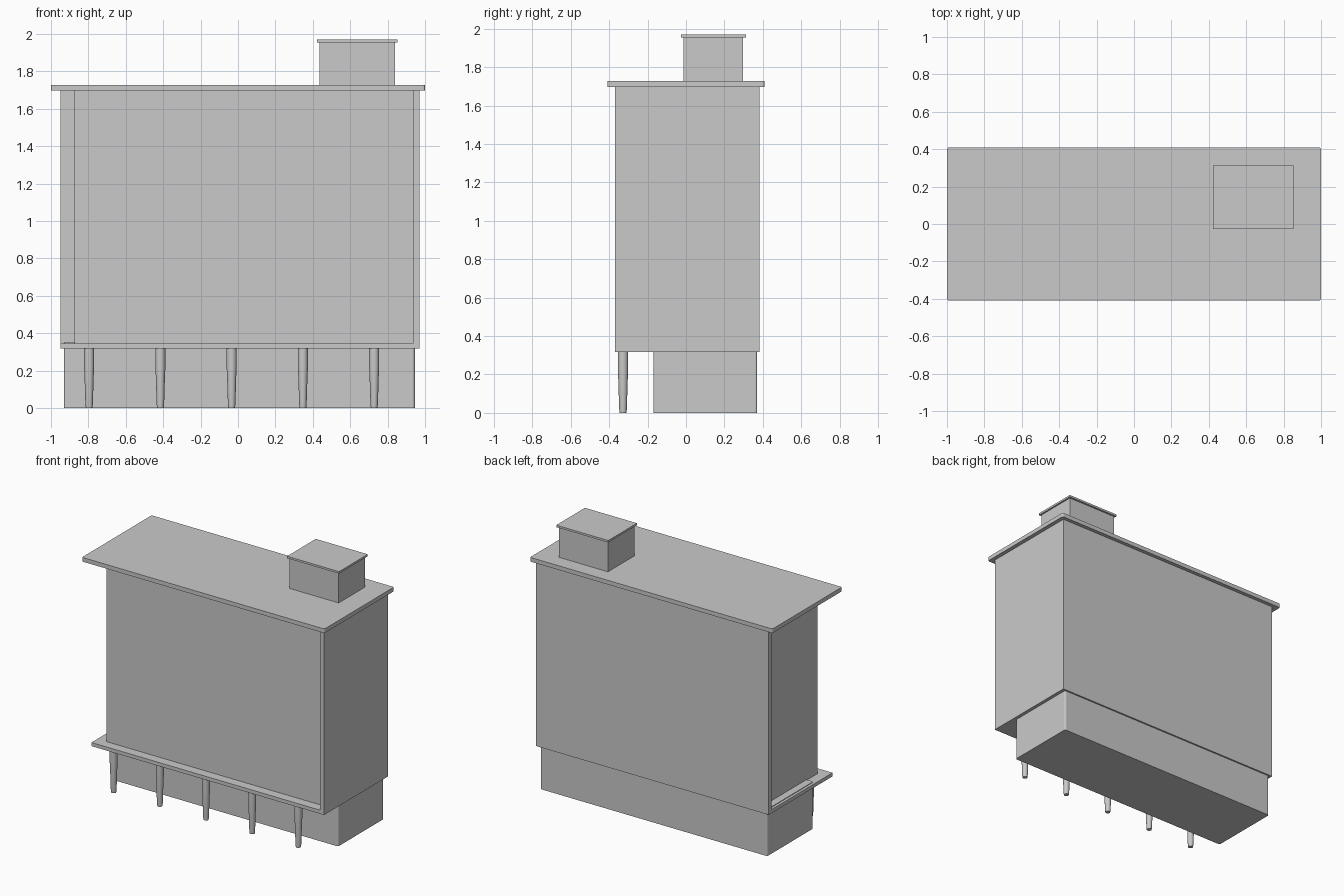
import bpy
import bmesh
import math

cube = bpy.data.objects.get("Cube")
if cube:
    bpy.data.objects.remove(cube, do_unlink=True)

# Single plain colour
grey = bpy.data.materials.new("light_grey")
grey.use_nodes = True
colour = (0.59, 0.59, 0.59, 1)
grey.diffuse_color = colour
grey.node_tree.nodes["Principled BSDF"].inputs["Base Color"].default_value = colour


def finish(bm, name):
    bmesh.ops.recalc_face_normals(bm, faces=bm.faces)
    mesh = bpy.data.meshes.new(name)
    bm.to_mesh(mesh)
    bm.free()
    mesh.materials.append(grey)
    obj = bpy.data.objects.new(name, mesh)
    bpy.context.collection.objects.link(obj)
    return obj


def box(name, x, y, z, corner=0):
    """Box between limits, with optionally rounded vertical corners."""
    bm = bmesh.new()
    bmesh.ops.create_cube(bm, size=1)
    for v in bm.verts:
        v.co = [lo + (c + 0.5) * (hi - lo) for c, (lo, hi) in zip(v.co, (x, y, z))]
    if corner:
        upright = [e for e in bm.edges
                   if abs(e.verts[0].co.z - e.verts[1].co.z) > 0.01]
        bmesh.ops.bevel(bm, geom=upright, offset=corner, segments=3,
                        profile=0.5, affect='EDGES')
    return finish(bm, name)


def column(name, x, y, profile, sides=16):
    """Round column from (radius, height) pairs."""
    bm = bmesh.new()
    rings = []
    for r, z in profile:
        rings.append([bm.verts.new((x + r * math.cos(a), y + r * math.sin(a), z))
                      for a in (math.tau * i / sides for i in range(sides))])
    for low, high in zip(rings, rings[1:]):
        for i in range(sides):
            j = (i + 1) % sides
            bm.faces.new((low[i], low[j], high[j], high[i]))
    bm.faces.new(rings[0])
    bm.faces.new(rings[-1])
    obj = finish(bm, name)
    bpy.ops.object.select_all(action='DESELECT')
    obj.select_set(True)
    bpy.context.view_layer.objects.active = obj
    bpy.ops.object.shade_smooth_by_angle(angle=math.radians(35))
    return obj


# Ground storey, its top just proud of the floor slab
box("ground_storey", (-0.93, 0.945), (-0.17, 0.37), (0, 0.35), corner=0.012)

# Upper block framed by a floor slab, a back wall and one end wall
box("floor_slab", (-0.95, 0.97), (-0.37, 0.382), (0.318, 0.345))
box("upper_block", (-0.875, 0.94), (-0.3, 0.36), (0.34, 1.7))
box("back_wall", (-0.95, 0.97), (0.352, 0.382), (0.318, 1.7))
box("end_wall", (0.935, 0.97), (-0.37, 0.382), (0.318, 1.7))

# Overhanging roof and rooftop hut
box("roof", (-1, 1), (-0.41, 0.41), (1.697, 1.728), corner=0.012)
box("rooftop_hut", (0.435, 0.84), (-0.013, 0.298), (1.72, 1.957))
box("hut_roof", (0.423, 0.852), (-0.026, 0.312), (1.955, 1.97))

# Tapered columns under the front overhang
profile = [(0.0175, 0), (0.02, 0.02), (0.0245, 0.17), (0.027, 0.22), (0.027, 0.32)]
for i in range(5):
    column(f"front_column_{i + 1}", -0.796 + 0.381 * i, -0.328, profile)
